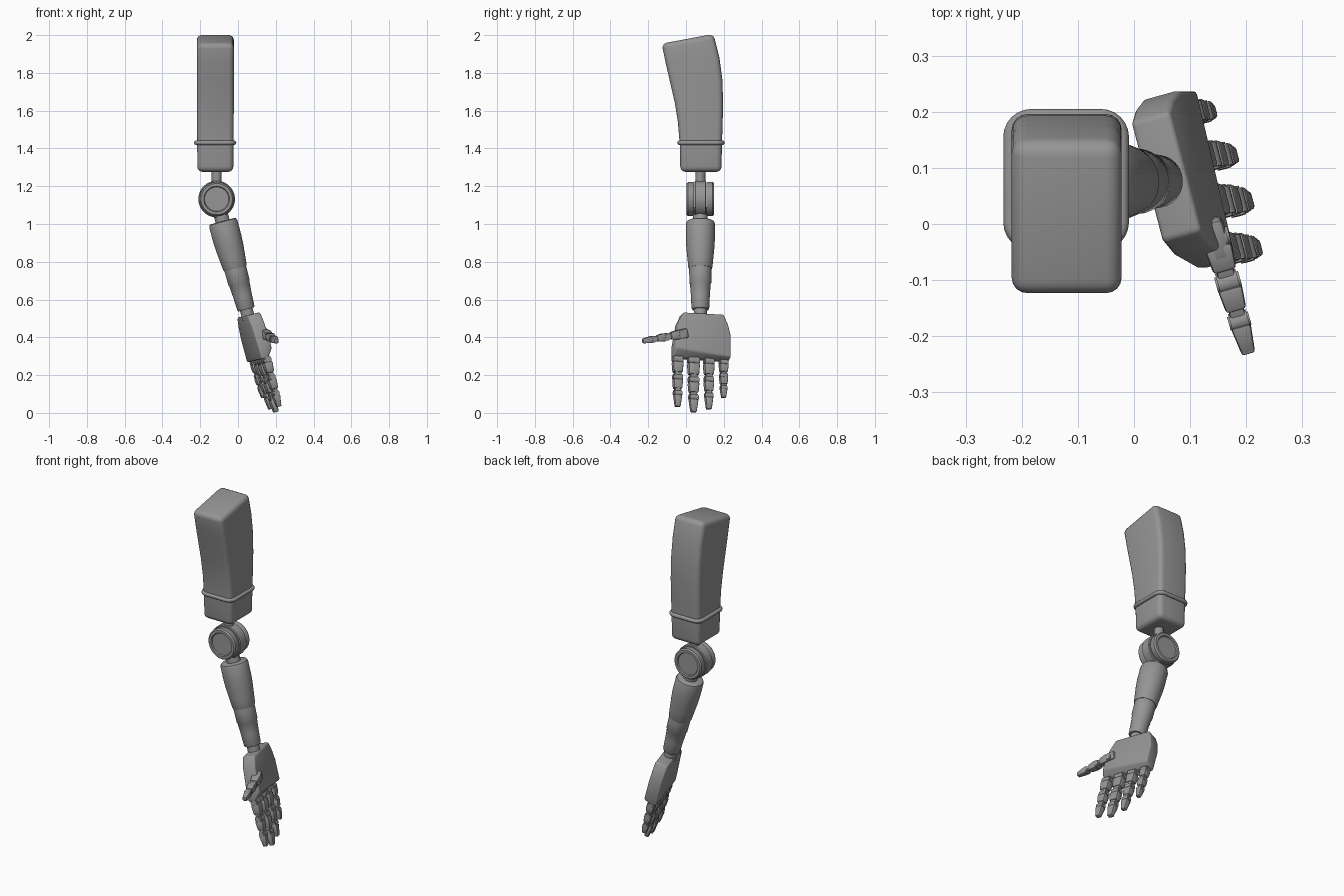
import bpy, bmesh
from math import sin, cos, pi, radians
from mathutils import Vector, Matrix

if "Cube" in bpy.data.objects:
    bpy.data.objects.remove(bpy.data.objects["Cube"])

# dark grey finish
GREY = bpy.data.materials.new("dark_grey")
GREY.diffuse_color = (.3, .3, .3, 1)
GREY.use_nodes = True
GREY.node_tree.nodes["Principled BSDF"].inputs["Base Color"].default_value = GREY.diffuse_color


def finish(name, bm, angle=35):
    bmesh.ops.recalc_face_normals(bm, faces=bm.faces)
    me = bpy.data.meshes.new(name)
    bm.to_mesh(me)
    bm.free()
    me.materials.append(GREY)
    ob = bpy.data.objects.new(name, me)
    bpy.context.collection.objects.link(ob)
    bpy.ops.object.select_all(action='DESELECT')
    ob.select_set(True)
    bpy.context.view_layer.objects.active = ob
    bpy.ops.object.shade_smooth_by_angle(angle=radians(angle))
    return ob


def loft(bm, rings):
    """Skin a list of point rings and cap both ends."""
    vs = [[bm.verts.new(p) for p in r] for r in rings]
    n = len(vs[0])
    for a, b in zip(vs, vs[1:]):
        for i in range(n):
            bm.faces.new((a[i], a[(i + 1) % n], b[(i + 1) % n], b[i]))
    bm.faces.new(vs[0][::-1])
    bm.faces.new(vs[-1])
    return [v for r in vs for v in r]


def bevel_sharp(bm, width, segs, limit=30):
    bmesh.ops.recalc_face_normals(bm, faces=bm.faces)
    edges = [e for e in bm.edges if len(e.link_faces) == 2 and e.calc_face_angle() > radians(limit)]
    bmesh.ops.bevel(bm, geom=edges, offset=width, segments=segs, profile=0.5,
                    affect='EDGES', clamp_overlap=True)


def lathe(name, profile, origin, axis, n=40):
    """Revolve (radius, height) pairs about an axis."""
    m = Matrix.Translation(origin) @ Vector(axis).to_track_quat('Z', 'Y').to_matrix().to_4x4()
    bm = bmesh.new()
    loft(bm, [[m @ Vector((r * cos(2 * pi * i / n), r * sin(2 * pi * i / n), h)) for i in range(n)]
              for r, h in profile])
    return finish(name, bm)


def basis(origin, x, y, z):
    m = Matrix((x, y, z)).transposed().to_4x4()
    m.translation = origin
    return m


# upper arm shell: front and back edge heights, half width
bm = bmesh.new()
rings = []
for y0, z0, y1, z1, w in [(-.03, 1.276, .188, 1.276, .095), (-.033, 1.42, .19, 1.42, .096),
                          (-.043, 1.54, .194, 1.53, .097), (-.059, 1.64, .196, 1.64, .098),
                          (-.083, 1.745, .193, 1.76, .098), (-.107, 1.85, .177, 1.88, .098),
                          (-.129, 1.955, .146, 2.006, .098)]:
    rings.append([(-.12 - w, y0, z0), (-.12 + w, y0, z0), (-.12 + w, y1, z1), (-.12 - w, y1, z1)])
loft(bm, rings)
bevel_sharp(bm, .028, 4)
finish("upper_arm", bm)

# rounded band around the upper arm
cu = bpy.data.curves.new("arm_band", 'CURVE')
cu.dimensions = '3D'
cu.bevel_depth = .012
cu.bevel_resolution = 3
cu.materials.append(GREY)
pts = []
for k, (sx, sy) in enumerate([(1, 1), (-1, 1), (-1, -1), (1, -1)]):
    for j in range(7):
        a = k * pi / 2 + j * pi / 12
        pts.append((-.121 + sx * .062 + .038 * cos(a), .079 + sy * .076 + .038 * sin(a), 1.43))
sp = cu.splines.new('POLY')
sp.points.add(len(pts) - 1)
for p, c in zip(sp.points, pts):
    p.co = (*c, 1)
sp.use_cyclic_u = True
band = bpy.data.objects.new("arm_band", cu)
bpy.context.collection.objects.link(band)
bpy.ops.object.select_all(action='DESELECT')
band.select_set(True)
bpy.context.view_layer.objects.active = band
bpy.ops.object.convert(target='MESH')
bpy.ops.object.shade_smooth_by_angle(angle=radians(50))

# elbow: stem, hub and two recessed side discs
ELBOW = Vector((-.113, .076, 1.132))
lathe("elbow_stem", [(.026, .07), (.026, .16)], ELBOW, (0, 0, 1), 24)
lathe("elbow_hub", [(.092, -.031), (.097, -.027), (.097, .027), (.092, .031)], ELBOW, (0, 1, 0), 48)
for side, label in ((-1, "front"), (1, "back")):
    lathe("elbow_disc_" + label,
          [(.088, .033), (.09, .037), (.09, .065), (.083, .073), (.068, .073), (.064, .066), (.01, .066)],
          ELBOW, (0, side, 0), 48)

# hand axes: down along the forearm, across the palm, out of the palm
D = Vector((sin(radians(15)), 0, -cos(radians(15))))
U = Vector((-.25, .966, -.067)).normalized()
N = U.cross(D).normalized()
if N.x < 0:
    N = -N

# forearm: neck, sleeve and lower sleeve
lathe("forearm_neck", [(.038, .05), (.038, .14)], ELBOW, D, 32)
lathe("forearm_upper", [(.066, .121), (.073, .125), (.077, .137), (.077, .22), (.074, .27), (.069, .32),
                        (.064, .372), (.061, .38)], ELBOW, D)
lathe("forearm_lower", [(.059, .35), (.059, .40), (.058, .46), (.055, .465), (.05, .53), (.047, .597),
                        (.043, .605)], ELBOW, D)
lathe("wrist", [(.034, .59), (.034, .66)], ELBOW, D, 32)

# palm: three outlines from the back to the palm side
HAND = basis(Vector((.06, .075, .518)), U, N, D)
outline = [(-.1, 0), (.12, -.003), (.143, .045), (.16, .11), (.16, .24), (-.15, .243), (-.15, .185), (-.128, .06)]
bm = bmesh.new()
rings = []
for t, low in ((-.038, 0), (.002, 0), (.036, 1)):
    r = []
    for i, (u, v) in enumerate(outline):
        if low:
            v += {4: -.012, 5: -.045, 6: -.025}.get(i, 0)
            u += .008 if i in (5, 6) else 0
        r.append(HAND @ Vector((u, t, v)))
    rings.append(r)
loft(bm, rings)
bevel_sharp(bm, .009, 3, 35)
finish("palm", bm)


def block(bm, m, w0, w1, d0, d1, z0, z1, bev):
    """Tapered box with rounded edges."""
    vs = loft(bm, [[m @ Vector((sx * w / 2, sy * d / 2, z)) for sx, sy in ((-1, -1), (1, -1), (1, 1), (-1, 1))]
                   for w, d, z in ((w0, d0, z0), (w1, d1, z1))])
    edges = list({e for v in vs for e in v.link_edges})
    bmesh.ops.bevel(bm, geom=edges, offset=bev, segments=2, profile=.5, affect='EDGES', clamp_overlap=True)


def finger(name, m, length, width, depth, tip=.72, n=20):
    """Three jointed segments along local z, hinge pins along local x."""
    bm = bmesh.new()
    z = 0
    parts = (.37, .33, .30)
    for k, f in enumerate(parts):
        L = length * f
        s0 = 1 - (1 - tip) * k / 3
        s1 = 1 - (1 - tip) * (k + 1) / 3
        w, d = width * s0, depth * s0
        end = z + L
        block(bm, m, w * .66, w * .62, d * .66, d * .62, z, end, w * .1)
        if k < 2:
            block(bm, m, w, width * s1 * .95, d, depth * s1 * .92, z + L * .2, z + L * .8, w * .14)
        else:
            block(bm, m, w * .95, w * .62, d, d * .62, z + L * .2, end, w * .16)
        for hw, r in ((.42, .45), (.5, .32)):
            loft(bm, [[m @ Vector((x * w, r * d * cos(2 * pi * i / n), z + r * d * sin(2 * pi * i / n) + .006))
                       for i in range(n)] for x in (-hw, hw)])
        z = end
    finish(name, bm)


# four fingers: offset across the palm, reach, width
for name, u, reach, w in [("index_finger", -.122, .509, .058), ("middle_finger", -.035, .533, .064),
                          ("ring_finger", .049, .511, .057), ("little_finger", .13, .443, .047)]:
    start = HAND @ Vector((u, -.006, .245))
    finger(name, basis(start, U, N, D), reach - .245, w, w * .3 + .032)

# thumb, with its root set into the palm
a, b = Vector((.144, -.02, .418)), Vector((.204, -.23, .38))
T = (b - a).normalized()
S = T.cross(Vector((0, 0, 1))).normalized()
finger("thumb", basis(a, S, S.cross(T), T), (b - a).length, .05, .05, .66)
bm = bmesh.new()
block(bm, basis(a, S, S.cross(T), T), .042, .04, .054, .046, -.03, .05, .012)
finish("thumb_root", bm)
